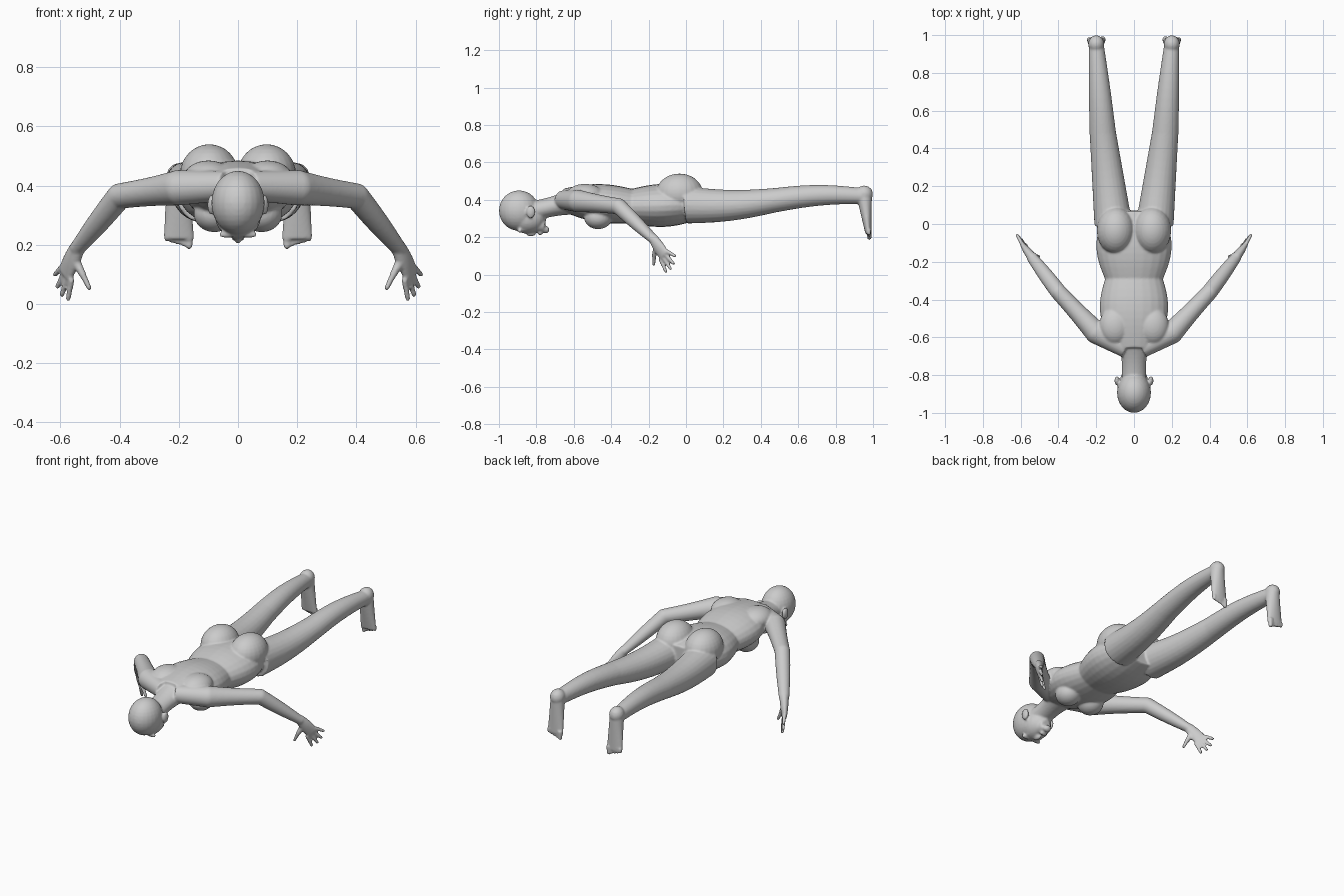
import bpy, bmesh, math
from mathutils import Vector, Matrix

default_cube = bpy.data.objects.get("Cube")
if default_cube:
    bpy.data.objects.remove(default_cube)

shade = (0.6, 0.6, 0.6, 1)
grey = bpy.data.materials.new("plain grey")
grey.use_nodes = True
grey.diffuse_color = shade
grey.node_tree.nodes["Principled BSDF"].inputs["Base Color"].default_value = shade

bm = bmesh.new()
RIGHTWARD = Vector((1, 0, 0))
UPWARD = Vector((0, 0, 1))


def mirrored(point, side):
    return Vector((point[0] * side, point[1], point[2]))


def ball(centre, radii, side=1):
    place = Matrix.Translation(mirrored(centre, side)) @ Matrix.Diagonal((*radii, 1))
    bmesh.ops.create_uvsphere(bm, u_segments=24, v_segments=16, radius=1, matrix=place)


def limb(start, end, wide, deep, swell=0, lift=0, across=RIGHTWARD, side=1, sides=24, steps=10):
    """Tapered tube; wide and deep hold the radii at both ends, swell and lift shape the middle."""
    start, end = mirrored(start, side), mirrored(end, side)
    along = (end - start).normalized()
    across = mirrored(across, side)
    u = (across - along * across.dot(along)).normalized()
    v = along.cross(u)
    loops = []
    for step in range(steps + 1):
        t = step / steps
        arch = math.sin(math.pi * t)
        centre = start.lerp(end, t) + UPWARD * lift * arch
        width = wide[0] + (wide[1] - wide[0]) * t + swell * arch
        depth = deep[0] + (deep[1] - deep[0]) * t + swell * arch * deep[0] / wide[0]
        angles = [math.tau * k / sides for k in range(sides)]
        loops.append([bm.verts.new(centre + u * width * math.cos(a) + v * depth * math.sin(a))
                      for a in angles])
    faces = [bm.faces.new(loops[0]), bm.faces.new(loops[-1])]
    for near, far in zip(loops, loops[1:]):
        for k in range(sides):
            faces.append(bm.faces.new((near[k - 1], near[k], far[k], far[k - 1])))
    bmesh.ops.recalc_face_normals(bm, faces=faces)


def digit(base, tip, radius, side):
    """Finger or toe: a thin limb with a round end."""
    end_radius = radius * 0.8
    limb(base, tip, (radius, end_radius), (radius, end_radius), side=side, sides=12)
    ball(tip, (end_radius, end_radius, end_radius), side)


def build_trunk():
    # Rib cage and pelvis, meeting at the waist
    limb((0, -.66, .4), (0, -.28, .365), wide=(.11, .15), deep=(.06, .09), swell=.05)
    limb((0, -.3, .365), (0, .07, .375), wide=(.15, .15), deep=(.09, .08), swell=.05)
    # Neck
    limb((0, -.86, .33), (0, -.6, .39), wide=(.07, .09), deep=(.06, .07), swell=-.015)


def build_head():
    # Skull, cheeks, jaw and chin
    ball((0, -.893, .342), (.09, .107, .108))
    ball((0, -.85, .3), (.078, .1, .08))
    limb((0, -.86, .28), (0, -.755, .26), wide=(.065, .035), deep=(.055, .035))
    ball((0, -.75, .24), (.025, .02, .02))
    # Nose and lips
    ball((0, -.83, .222), (.014, .028, .018))
    ball((0, -.78, .222), (.023, .013, .012))
    for side in (1, -1):
        # Brow, eye and ear
        ball((.036, -.888, .235), (.03, .012, .012), side)
        ball((.034, -.862, .24), (.017, .012, .01), side)
        ball((.09, -.83, .335), (.013, .024, .034), side)


def build_leg(side):
    hip, knee = Vector((.11, 0, .373)), Vector((.165, .48, .398))
    ankle, sole = Vector((.2, .95, .42)), Vector((.2, .975, .22))
    # Seat, thigh and calf
    ball((.097, -.035, .435), (.1, .125, .105), side)
    limb(hip, knee, wide=(.1, .07), deep=(.1, .065), lift=-.015, side=side)
    limb(knee, ankle, wide=(.07, .04), deep=(.065, .042), swell=.002, lift=.015, side=side)
    # Heel and foot
    ball((.2, .953, .43), (.042, .046, .046), side)
    limb(ankle + UPWARD * .03, sole, wide=(.038, .052), deep=(.045, .016), side=side)
    # Toes, longest on the inside
    for i in range(5):
        base = Vector((.165 + .019 * i, .98, .24))
        tip = base + UPWARD * (.005 * i - .043)
        digit(base, tip, .01 if i else .015, side)


def build_arm(side):
    shoulder, elbow = Vector((.2, -.575, .393)), Vector((.4, -.36, .365))
    wrist, knuckle = Vector((.545, -.17, .185)), Vector((.585, -.115, .1))
    # Chest, shoulder blade and shoulder
    ball((.08, -.47, .305), (.07, .075, .062), side)
    ball((.1, -.54, .425), (.085, .1, .06), side)
    limb((.04, -.66, .4), shoulder, (.05, .06), (.05, .06), across=UPWARD, side=side)
    ball(shoulder, (.06, .06, .06), side)
    # Upper arm, elbow and forearm
    limb(shoulder, elbow, (.06, .043), (.06, .043), swell=-.003, across=UPWARD, side=side)
    ball(elbow, (.043, .043, .043), side)
    limb(elbow, wrist, (.043, .024), (.043, .028), swell=.003, across=UPWARD, side=side)
    # Palm
    spread = Vector((.4, .4, .8))
    reach = (knuckle - wrist).normalized()
    limb(wrist - reach * .02, knuckle, (.025, .036), (.024, .012), swell=.004, across=spread, side=side)
    # Fingers fan out, with the middle two longest
    for i in range(4):
        t = i / 3
        base = Vector((.562, -.138, .085)).lerp(Vector((.595, -.1, .124)), t)
        tip = Vector((.574, -.108, .018)).lerp(Vector((.618, -.06, .1)), t)
        digit(base, tip + reach * .02 * math.sin(math.pi * t), .0115, side)
    # Thumb
    thumb_joint = Vector((.525, -.17, .1))
    digit((.55, -.16, .15), thumb_joint, .016, side)
    digit(thumb_joint, (.503, -.172, .055), .0115, side)


build_trunk()
build_head()
for side in (1, -1):
    build_leg(side)
    build_arm(side)

mesh = bpy.data.meshes.new("body")
bm.to_mesh(mesh)
bm.free()
mesh.materials.append(grey)
body = bpy.data.objects.new("body", mesh)
bpy.context.collection.objects.link(body)

# Fuse the parts into one skin and soften the joins
fuse = body.modifiers.new("fuse", 'REMESH')
fuse.mode = 'VOXEL'
fuse.voxel_size = 0.006
fuse.use_smooth_shade = True
soften = body.modifiers.new("soften", 'SMOOTH')
soften.factor = 0.5
soften.iterations = 5
